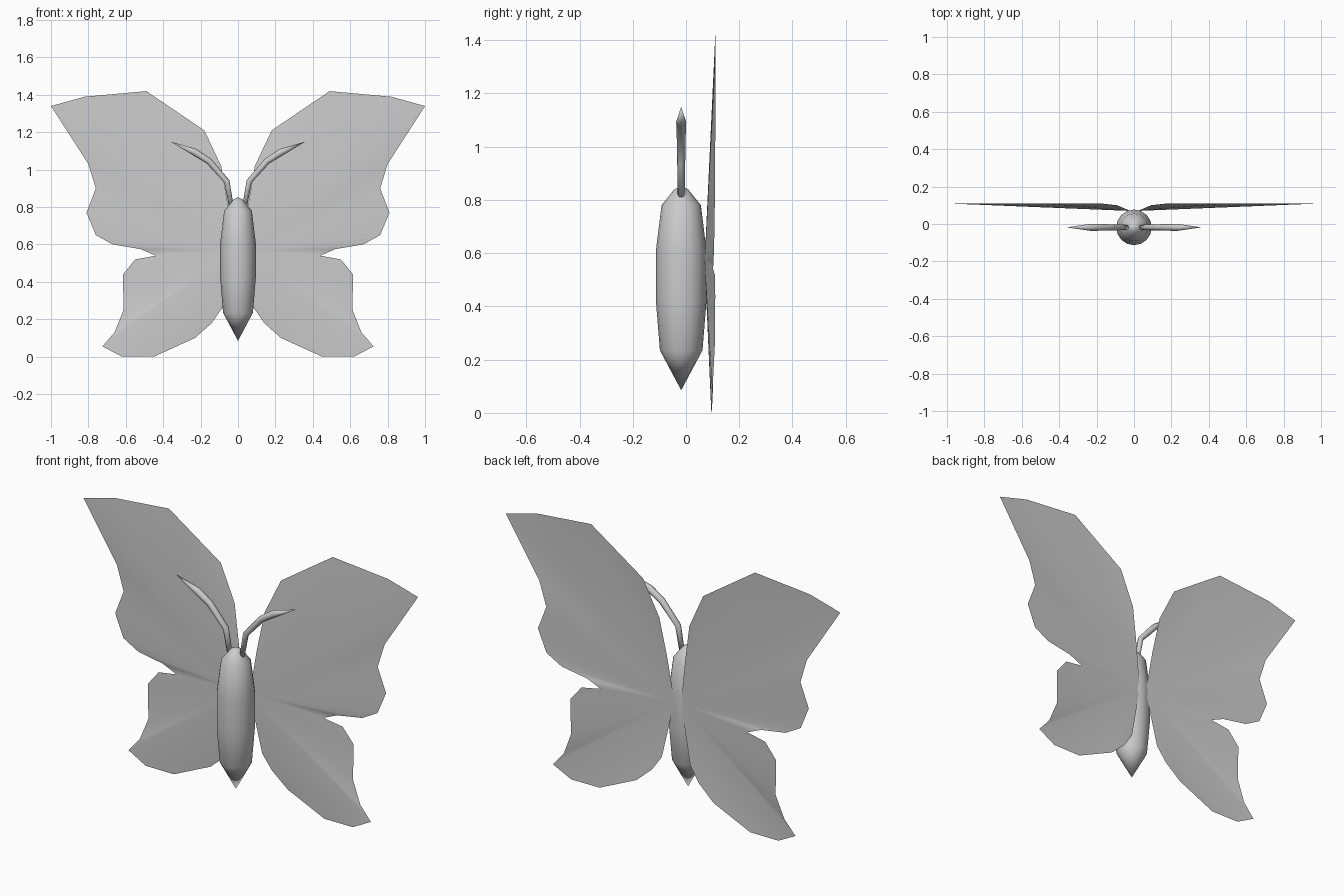
import bpy, bmesh, math
from mathutils import Vector

if "Cube" in bpy.data.objects:
    bpy.data.objects.remove(bpy.data.objects["Cube"])


def finish(name, bm):
    bmesh.ops.recalc_face_normals(bm, faces=bm.faces)
    for f in bm.faces:
        f.smooth = True
    mesh = bpy.data.meshes.new(name)
    bm.to_mesh(mesh)
    bm.free()
    obj = bpy.data.objects.new(name, mesh)
    bpy.context.collection.objects.link(obj)
    return obj


def loft(name, stations, y, sides):
    """Round tube through (x, z, radius) stations lying in the plane y."""
    bm = bmesh.new()
    pts = [Vector((x, y, z)) for x, z, r in stations]
    depth = Vector((0, 1, 0))
    rings = []
    for i, (x, z, r) in enumerate(stations):
        a = pts[max(i - 1, 0)]
        b = pts[min(i + 1, len(pts) - 1)]
        side = depth.cross((b - a).normalized())
        if r == 0:
            rings.append([bm.verts.new(pts[i])] * sides)
            continue
        angles = [2 * math.pi * k / sides for k in range(sides)]
        rings.append([bm.verts.new(pts[i] + r * (math.cos(t) * side + math.sin(t) * depth))
                      for t in angles])
    for lo, hi in zip(rings, rings[1:]):
        for k in range(sides):
            n = (k + 1) % sides
            quad = list(dict.fromkeys([lo[k], lo[n], hi[n], hi[k]]))
            bm.faces.new(quad)
    return finish(name, bm)


# Body: tapered spindle
loft("body", [(0, 0.085, 0), (0, 0.235, 0.08), (0, 0.42, 0.095), (0, 0.61, 0.095),
              (0, 0.78, 0.074), (0, 0.84, 0.026), (0, 0.853, 0)], -0.018, 16)

# Wing outline (x, y, z), from the upper root round the tip to the lower root
OUTLINE = [
    (0.055, 0.085, 0.82), (0.09, 0.1, 1.02), (0.18, 0.11, 1.21), (0.49, 0.11, 1.42),
    (0.82, 0.11, 1.39), (1.0, 0.11, 1.34), (0.80, 0.11, 1.03), (0.76, 0.108, 0.90),
    (0.81, 0.108, 0.77), (0.76, 0.106, 0.65), (0.67, 0.105, 0.60), (0.52, 0.103, 0.575),
    (0.44, 0.102, 0.54), (0.55, 0.108, 0.52), (0.615, 0.11, 0.44), (0.612, 0.108, 0.25),
    (0.66, 0.102, 0.13), (0.725, 0.1, 0.055), (0.62, 0.096, 0.0), (0.45, 0.095, 0.0),
    (0.23, 0.095, 0.10), (0.14, 0.09, 0.18), (0.085, 0.085, 0.26)]
ROOT = (0.02, 0.07, 0.57)

for side, sx in (("left", 1), ("right", -1)):
    # Wing: shallow fan spreading from the root on the back of the body
    bm = bmesh.new()
    hub = bm.verts.new((sx * ROOT[0], ROOT[1], ROOT[2]))
    rim = [bm.verts.new((sx * x, y, z)) for x, y, z in OUTLINE]
    for a, b in zip(rim, rim[1:]):
        bm.faces.new((hub, a, b))
    finish(side + "_wing", bm)

    # Antenna: bent tube, thickest before its pointed tip
    path = [(0.035, 0.80, 0.013), (0.06, 0.938, 0.015), (0.155, 1.045, 0.017),
            (0.23, 1.093, 0.019), (0.36, 1.15, 0)]
    tube = loft(side + "_antenna", [(sx * x, z, r) for x, z, r in path], -0.018, 8)
    # close the open base
    bm = bmesh.new()
    bm.from_mesh(tube.data)
    bmesh.ops.holes_fill(bm, edges=[e for e in bm.edges if e.is_boundary], sides=0)
    bm.to_mesh(tube.data)
    bm.free()
